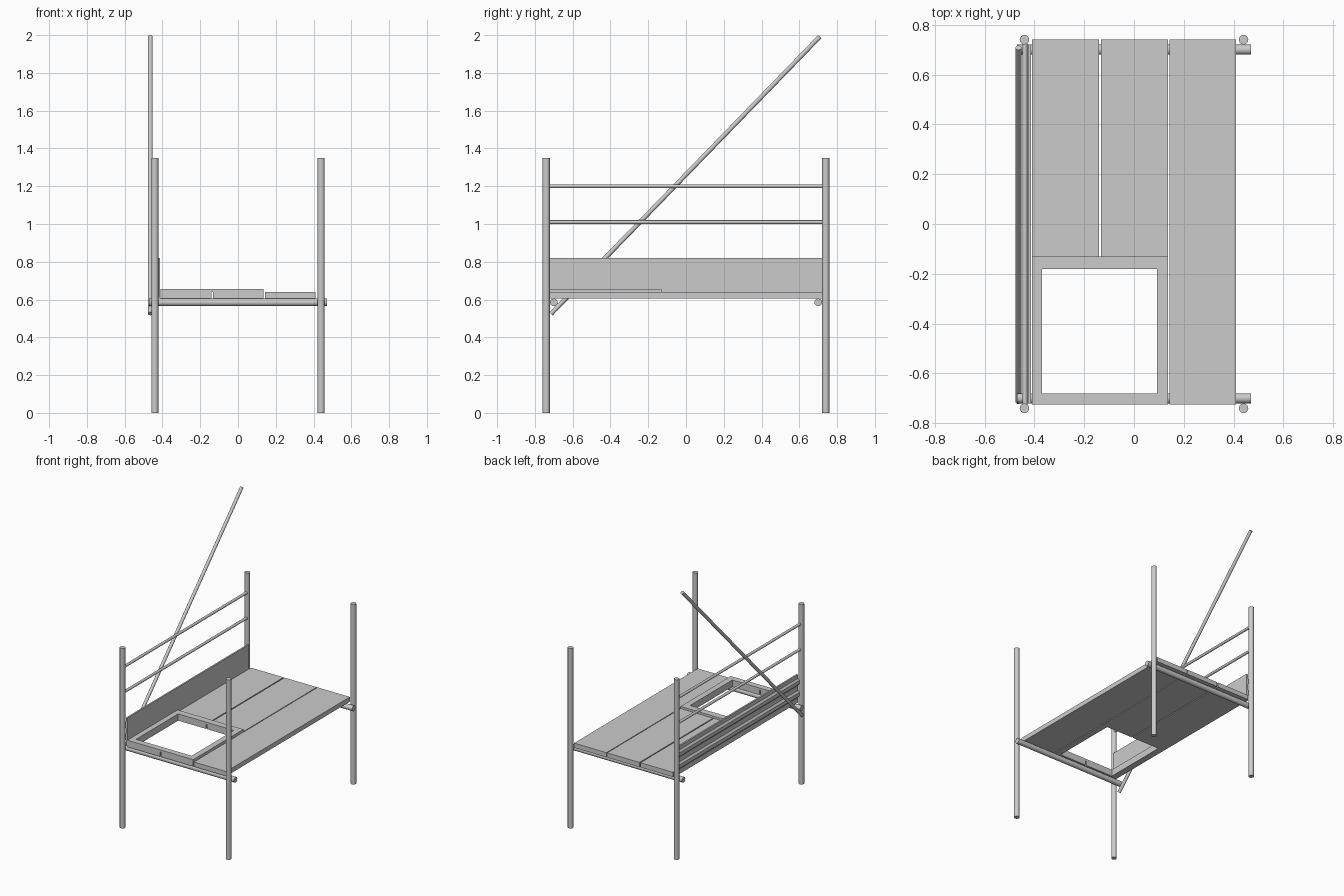
import bpy, bmesh
from mathutils import Vector

if "Cube" in bpy.data.objects:
    bpy.data.objects.remove(bpy.data.objects["Cube"])


def make_object(name, bm):
    bmesh.ops.recalc_face_normals(bm, faces=bm.faces)
    mesh = bpy.data.meshes.new(name)
    bm.to_mesh(mesh)
    bm.free()
    obj = bpy.data.objects.new(name, mesh)
    bpy.context.collection.objects.link(obj)
    return obj


def tube(name, start, end, radius):
    a, b = Vector(start), Vector(end)
    bpy.ops.mesh.primitive_cylinder_add(vertices=24, radius=radius, depth=(b - a).length,
                                        location=(a + b) / 2)
    obj = bpy.context.object
    obj.name = name
    obj.rotation_euler = (b - a).to_track_quat('Z', 'Y').to_euler()
    bpy.ops.object.shade_smooth_by_angle()
    return obj


def prism(name, points, offset):
    """Extrude a closed polygon along offset."""
    bm = bmesh.new()
    face = bm.faces.new([bm.verts.new(p) for p in points])
    ext = bmesh.ops.extrude_face_region(bm, geom=[face])
    verts = [g for g in ext['geom'] if isinstance(g, bmesh.types.BMVert)]
    bmesh.ops.translate(bm, verts=verts, vec=offset)
    return make_object(name, bm)


def slab(name, outline, z0, z1):
    return prism(name, [(x, y, z0) for x, y in outline], (0, 0, z1 - z0))


# Upright posts
for sx, side in ((-1, "left"), (1, "right")):
    for sy, end in ((-1, "front"), (1, "back")):
        tube(f"{end}_{side}_post", (sx * .44, sy * .74, 0), (sx * .44, sy * .74, 1.35), .019)

# Cross tubes carrying the deck
for sy, end in ((-1, "front"), (1, "back")):
    tube(f"{end}_cross_tube", (-.47, sy * .70, .585), (.47, sy * .70, .585), .02)

# Guard rails
for z, level in ((1.01, "middle"), (1.2, "top")):
    tube(f"{level}_guard_rail", (-.438, -.725, z), (-.438, .725, z), .01)

# Diagonal brace
tube("diagonal_brace", (-.464, -.714, .525), (-.464, .708, 1.9915), .012)

# Deck planks, two notched around the hatch opening
y0, y1, z0, z1 = -.725, .74, .605, .64
hx0, hx1, hy0, hy1 = -.37, .092, -.68, -.18
slab("right_plank", [(.142, y0), (.41, y0), (.41, y1), (.142, y1)], z0, z1)
for name, outer, inner, hatch in (("left_plank", -.41, -.14, hx0), ("middle_plank", .136, -.132, hx1)):
    slab(name, [(outer, y0), (inner, y0), (inner, hy0), (hatch, hy0), (hatch, hy1),
                (inner, hy1), (inner, y1), (outer, y1)], z0, z1)

# Raised frame around the hatch
bm = bmesh.new()
fx0, fx1, fy1, fz = -.41, .136, -.13, .656
outer = [(fx0, y0), (fx1, y0), (fx1, fy1), (fx0, fy1)]
inner = [(hx0, hy0), (hx1, hy0), (hx1, hy1), (hx0, hy1)]
rings = [[bm.verts.new((x, y, z)) for x, y in loop]
         for loop, z in ((outer, z1), (outer, fz), (inner, fz), (inner, z1))]
for r in range(4):
    a, b = rings[r], rings[(r + 1) % 4]
    for i in range(4):
        j = (i + 1) % 4
        bm.faces.new((a[i], a[j], b[j], b[i]))
make_object("hatch_frame", bm)

# Toe board with two pressed ribs on its outer face
profile = [(-.413, .61), (-.413, .82), (-.425, .82)]
for z in (.765, .675):
    profile += [(-.425, z + .027), (-.437, z + .013), (-.437, z - .013), (-.425, z - .027)]
profile.append((-.425, .61))
prism("toe_board", [(x, -.72, z) for x, z in profile], (0, 1.44, 0))
